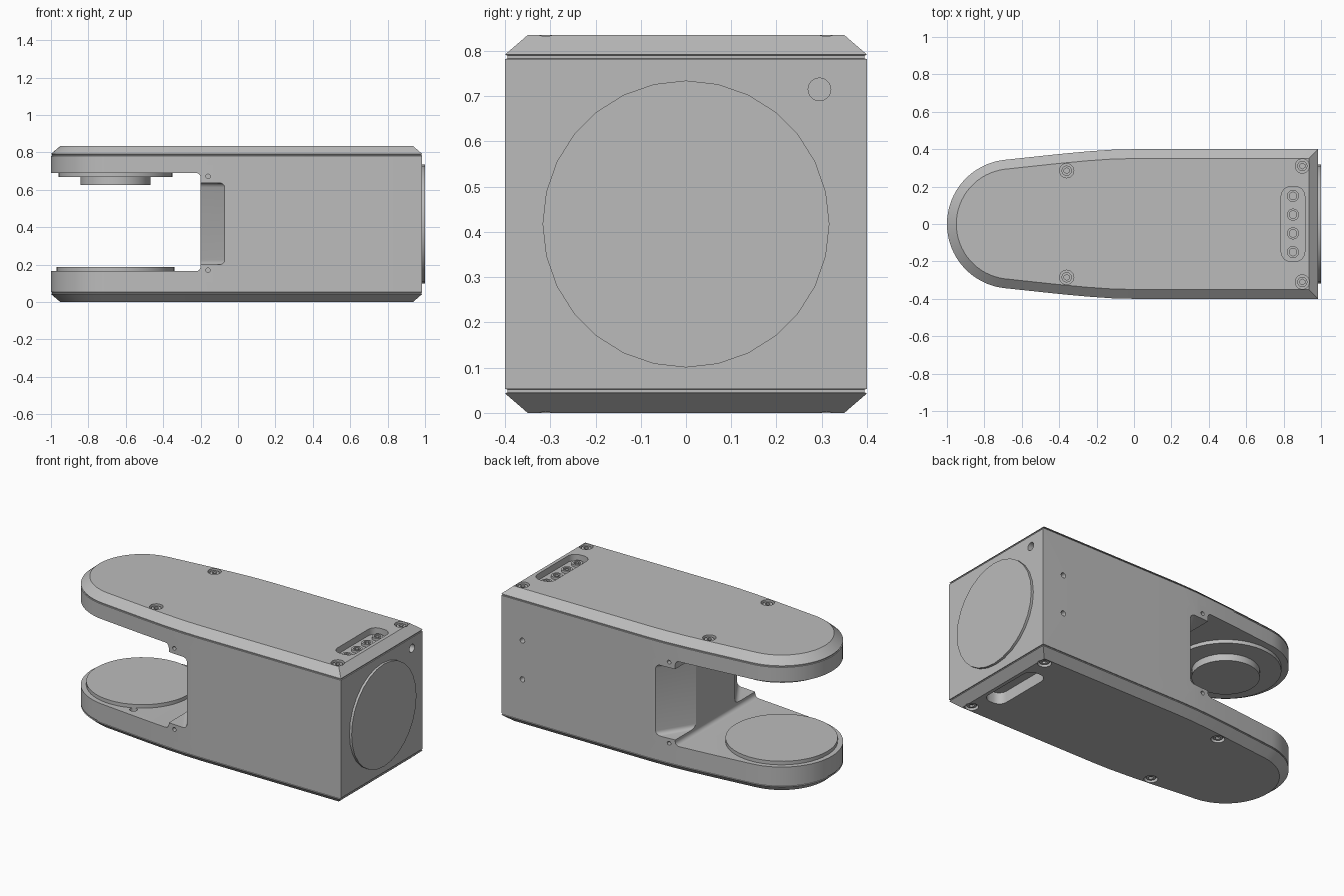
import bpy, bmesh
from math import cos, sin, pi, radians
from mathutils import Matrix, Vector

if "Cube" in bpy.data.objects:
    bpy.data.objects.remove(bpy.data.objects["Cube"])

HEIGHT, END_X, ARM_X = 0.835, 0.985, -0.655

grey = bpy.data.materials.new("light grey metal")
grey.use_nodes = True
COLOUR = (0.5, 0.5, 0.5, 1)
grey.diffuse_color = COLOUR
grey.node_tree.nodes["Principled BSDF"].inputs["Base Color"].default_value = COLOUR


def make(name, bm):
    bmesh.ops.recalc_face_normals(bm, faces=bm.faces)
    mesh = bpy.data.meshes.new(name)
    bm.to_mesh(mesh)
    bm.free()
    obj = bpy.data.objects.new(name, mesh)
    bpy.context.collection.objects.link(obj)
    mesh.materials.append(grey)
    return obj


def loft(name, rings):
    """Closed solid through matching rings of points."""
    bm = bmesh.new()
    loops = [[bm.verts.new(p) for p in ring] for ring in rings]
    n = len(loops[0])
    for a, b in zip(loops, loops[1:]):
        for i in range(n):
            j = (i + 1) % n
            bm.faces.new((a[i], a[j], b[j], b[i]))
    bm.faces.new(loops[0][::-1])
    bm.faces.new(loops[-1])
    return make(name, bm)


def cylinder(name, start, end, radius, sides=28):
    start, end = Vector(start), Vector(end)
    axis = end - start
    bm = bmesh.new()
    turn = axis.to_track_quat("Z", "Y").to_matrix().to_4x4()
    bmesh.ops.create_cone(bm, cap_ends=True, segments=sides, radius1=radius, radius2=radius,
                          depth=axis.length,
                          matrix=Matrix.Translation((start + end) / 2) @ turn)
    return make(name, bm)


def cut(target, cutter):
    cutter.hide_render = True
    mod = target.modifiers.new("cut", "BOOLEAN")
    mod.operation, mod.solver, mod.object = "DIFFERENCE", "EXACT", cutter
    bpy.context.view_layer.objects.active = target
    bpy.ops.object.modifier_apply(modifier=mod.name)
    bpy.data.objects.remove(cutter)


def outline(inset, z):
    """Plan of the housing: square at one end, tapered and rounded at the other."""
    side = [(END_X - inset, 0.4), (0, 0.4), (-0.12, 0.397), (-0.25, 0.388),
            (-0.4, 0.374), (-0.55, 0.358)]
    half = [(x, y - inset) for x, y in side]
    r = 0.345 - inset
    arc = [(ARM_X + r * cos(a), r * sin(a))
           for a in (radians(97 + 166 * i / 32) for i in range(33))]
    other = [(x, -y) for x, y in reversed(half)]
    return [(x, y, z) for x, y in half + arc + other]


def slot(name, x, half_width, half_length, z0, z1):
    pts = []
    r = half_width * 0.8
    for k, (sx, sy) in enumerate(((1, 1), (-1, 1), (-1, -1), (1, -1))):
        for i in range(7):
            a = (k + i / 6) * pi / 2
            pts.append((x + sx * (half_width - r) + r * cos(a),
                        sy * (half_length - r) + r * sin(a)))
    return loft(name, [[(px, py, z) for px, py in pts] for z in (z0, z1)])


# Housing with chamfered covers and thin shadow gaps
lower = [(0.05, 0), (0, 0.043), (0.005, 0.045), (0.005, 0.052), (0, 0.053)]
levels = lower + [(i, HEIGHT - z) for i, z in reversed(lower)]
housing = loft("housing", [outline(i, z) for i, z in levels])

# Fork opening with rounded inner corners
R, WALL, FLOOR, ROOF = 0.025, -0.2, 0.165, 0.69
profile = [(-1.3, FLOOR)]
for i in range(7):
    a = -pi / 2 + i * pi / 12
    profile.append((WALL - R + R * cos(a), FLOOR + R + R * sin(a)))
for i in range(7):
    a = i * pi / 12
    profile.append((WALL - R + R * cos(a), ROOF - R + R * sin(a)))
profile.append((-1.3, ROOF))
cut(housing, loft("fork_cutter", [[(x, y, z) for x, z in profile] for y in (-0.6, 0.6)]))

# Angled pockets on both sides of the throat
for s in (-1, 1):
    plan = [(-0.25, s * 0.109), (-0.008, s * 0.5), (-0.25, s * 0.5)]
    pocket = loft("pocket_cutter", [[(x, y, z) for x, y in plan] for z in (0.2, 0.638)])
    bm = bmesh.new()
    bm.from_mesh(pocket.data)
    slanted = [e for e in bm.edges
               if min(abs((e.verts[0].co - e.verts[1].co)[k]) for k in (0, 1)) > 0.1]
    bmesh.ops.bevel(bm, geom=slanted, offset=0.025, segments=5, profile=0.5, affect="EDGES")
    bm.to_mesh(pocket.data)
    bm.free()
    cut(housing, pocket)

# Connector slots in both covers
cut(housing, slot("top_slot_cutter", 0.85, 0.063, 0.2, HEIGHT - 0.04, 1))
cut(housing, slot("bottom_slot_cutter", 0.85, 0.063, 0.2, -0.1, 0.07))

# Cover screws, recessed in the top and bottom
for x, y in ((-0.36, 0.285), (0.9, 0.31)):
    for s in (-1, 1):
        for face, d in ((HEIGHT, -1), (0, 1)):
            at = lambda depth: (x, s * y, face + d * depth)
            cut(housing, cylinder("screw_cutter", at(-0.05), at(0.022), 0.038))
            head = cylinder("cover_screw", at(0.03), at(0.008), 0.027)
            cut(head, cylinder("socket_cutter", at(-0.02), at(0.02), 0.015, 6))

# Small holes: fork sides, back, square end and lower arm
for z in (0.17, 0.672):
    for s in (-1, 1):
        cut(housing, cylinder("hole_cutter", (-0.16, s * 0.36, z), (-0.16, s * 0.5, z), 0.012, 16))
for z in (0.3, 0.54):
    cut(housing, cylinder("hole_cutter", (0.84, 0.36, z), (0.84, 0.5, z), 0.016, 16))
cut(housing, cylinder("hole_cutter", (0.93, 0.295, 0.715), (1.1, 0.295, 0.715), 0.025))
cut(housing, cylinder("hole_cutter", (-0.505, -0.3, 0.12), (-0.505, -0.3, 0.3), 0.022))

# Connector pins in the top slot
for i in range(4):
    y = -0.15 + 0.1 * i
    base = HEIGHT - 0.045
    pin = cylinder("connector_pin", (0.85, y, base), (0.85, y, base + 0.02), 0.032)
    cut(pin, cylinder("ring_cutter", (0.85, y, base + 0.01), (0.85, y, 1), 0.02))
    cylinder("pin_core", (0.85, y, base), (0.85, y, base + 0.018), 0.01, 16)

# Round plates: arms and square end
cylinder("lower_pivot_plate", (ARM_X, 0, 0.15), (ARM_X, 0, 0.187), 0.315, 48)
cylinder("upper_pivot_plate", (ARM_X, 0, 0.7), (ARM_X, 0, 0.668), 0.305, 48)
cylinder("upper_pivot_boss", (ARM_X, 0, 0.68), (ARM_X, 0, 0.626), 0.187, 48)
cylinder("end_plate", (0.97, 0, HEIGHT / 2), (1, 0, HEIGHT / 2), 0.317)

# Smooth rounded surfaces while keeping edges crisp
bpy.ops.object.select_all(action="DESELECT")
for obj in bpy.context.collection.objects:
    if obj.type == "MESH" and grey.name in obj.data.materials:
        obj.select_set(True)
        bpy.context.view_layer.objects.active = obj
bpy.ops.object.shade_smooth_by_angle(angle=radians(25))
